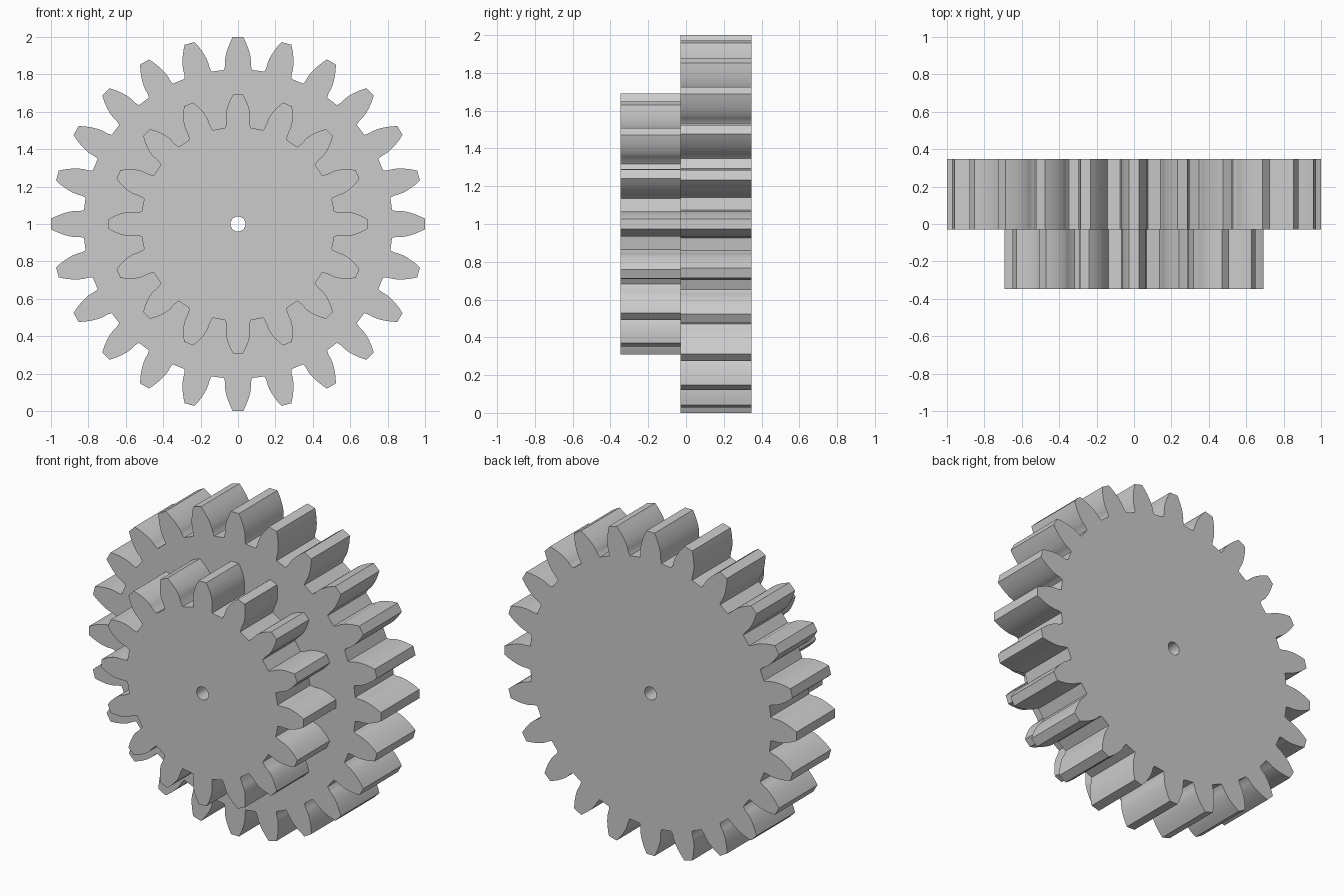
import bpy, bmesh
from math import pi, sin, cos, tan, acos, sqrt, radians

if "Cube" in bpy.data.objects:
    bpy.data.objects.remove(bpy.data.objects["Cube"])

MODULE = 1 / 13          # tooth size shared by both gears
PRESSURE = radians(20)
HOLE_R = 0.04
CENTRE_Z = 1.0


def half_tooth(teeth):
    """(radius, half angle) pairs for one flank, from root to tip."""
    pitch = MODULE * teeth / 2
    base = pitch * cos(PRESSURE)
    root, tip = pitch - 1.25 * MODULE, pitch + MODULE
    at_base = pi / (2 * teeth) + tan(PRESSURE) - PRESSURE
    # small concave root fillet
    flank = []
    for i in range(5):
        t = i / 5
        flank.append((root + (base - root) * t,
                      at_base + 0.008 / root * (1 - t) ** 2))
    # involute flank
    for i in range(9):
        r = base + (tip - base) * (i / 8) ** 1.5
        roll = sqrt(max(0, (r / base) ** 2 - 1))
        a = acos(min(1, base / r))
        flank.append((r, at_base - (roll - a)))
    return flank


def gear(name, teeth, y0, y1):
    flank = half_tooth(teeth)
    outline = []
    for k in range(teeth):
        c = 2 * pi * k / teeth
        outline += [(r, c - a) for r, a in flank]
        outline += [(r, c + a) for r, a in reversed(flank)]
    bm = bmesh.new()

    def ring(y, bore):
        pts = [(HOLE_R if bore else r, a) for r, a in outline]
        return [bm.verts.new((r * sin(a), y, CENTRE_Z + r * cos(a))) for r, a in pts]

    # front bore, front rim, back rim, back bore
    rings = [ring(y0, True), ring(y0, False), ring(y1, False), ring(y1, True)]
    n = len(outline)
    for j in range(4):
        p, q = rings[j], rings[(j + 1) % 4]
        for i in range(n):
            m = (i + 1) % n
            bm.faces.new((p[i], p[m], q[m], q[i]))
    bmesh.ops.recalc_face_normals(bm, faces=bm.faces)
    mesh = bpy.data.meshes.new(name)
    bm.to_mesh(mesh)
    bm.free()
    ob = bpy.data.objects.new(name, mesh)
    bpy.context.collection.objects.link(ob)
    bpy.ops.object.select_all(action='DESELECT')
    ob.select_set(True)
    bpy.context.view_layer.objects.active = ob
    bpy.ops.object.shade_smooth_by_angle(angle=radians(25))
    return ob


# large rear gear and small front gear on a common bore
gear("large_gear", 24, -0.03, 0.347)
gear("small_gear", 16, -0.347, -0.03)
